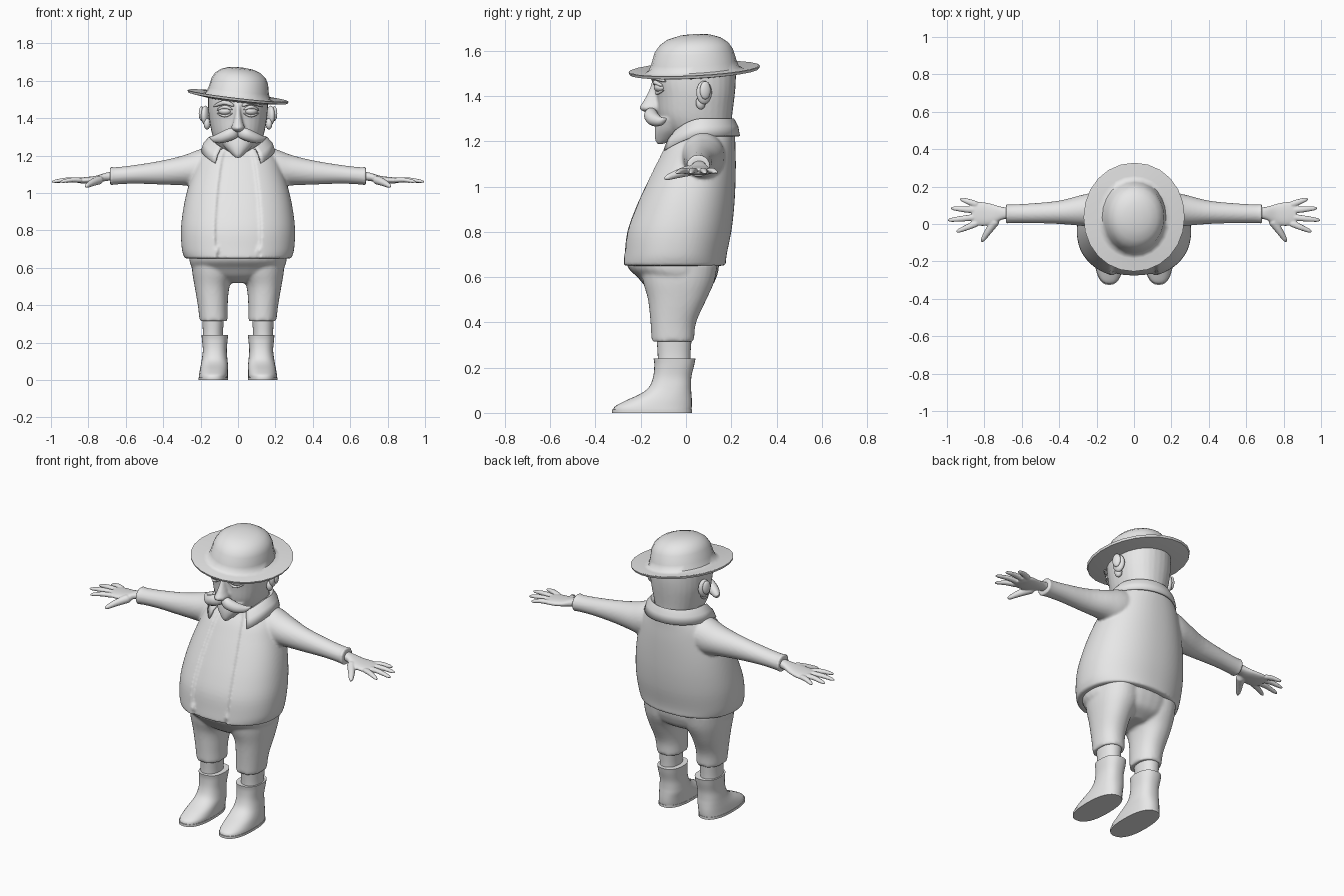
import bpy, bmesh, math
from mathutils import Vector, Matrix

cube = bpy.data.objects.get("Cube")
if cube:
    bpy.data.objects.remove(cube, do_unlink=True)

grey = bpy.data.materials.new("clay_grey")
grey.use_nodes = True
COLOUR = (0.8, 0.8, 0.8, 1)
grey.diffuse_color = COLOUR
grey.node_tree.nodes["Principled BSDF"].inputs["Base Color"].default_value = COLOUR


def skin(bm, rings, closed=True):
    """Bridge rings of points; closed rings also get end caps."""
    rows = [[bm.verts.new(p) for p in ring] for ring in rings]
    n = len(rows[0])
    for lo, hi in zip(rows, rows[1:]):
        for i in range(n if closed else n - 1):
            j = (i + 1) % n
            bm.faces.new((lo[i], lo[j], hi[j], hi[i]))
    if closed:
        bm.faces.new(rows[0][::-1])
        bm.faces.new(rows[-1])


def refine(rows, sub):
    """Catmull-Rom interpolation between table rows."""
    rows = [Vector(r) for r in rows]
    out = []
    for i in range(len(rows) - 1):
        b, c = rows[i], rows[i + 1]
        a = rows[i - 1] if i else b * 2 - c
        d = rows[i + 2] if i + 2 < len(rows) else c * 2 - b
        for k in range(sub):
            t = k / sub
            out.append((b * 2 + (c - a) * t + (a * 2 - b * 5 + c * 4 - d) * t * t
                        + (b * 3 - a - c * 3 + d) * t ** 3) / 2)
    return out + [rows[-1]]


def loft(bm, rows, axis="z", n=32, power=2.2, sub=4, rule=None):
    """Rows are (position along axis, a min, a max, b min, b max)."""
    rings = []
    for t, a0, a1, b0, b1 in refine(rows, sub):
        ring = []
        for i in range(n):
            ang = math.tau * i / n
            c, s = math.cos(ang), math.sin(ang)
            a = (a0 + a1) / 2 + (a1 - a0) / 2 * math.copysign(abs(c) ** (2 / power), c)
            b = (b0 + b1) / 2 + (b1 - b0) / 2 * math.copysign(abs(s) ** (2 / power), s)
            p = Vector((a, b, t)) if axis == "z" else Vector((t, a, b))
            ring.append(rule(p, s) if rule else p)
        rings.append(ring)
    skin(bm, rings)


def sym(rows):
    """Rows (z, half width, front, back) made symmetric in x."""
    return [(z, -w, w, f, b) for z, w, f, b in rows]


def tube(bm, points, radii, flat=1, n=14):
    """Round-ended tapering tube; flat squashes it vertically."""
    rows = refine([(*p, r) for p, r in zip(points, radii)], 4)
    q = (Vector(points[-1]) - Vector(points[0])).to_track_quat("Z", "Y")
    rings = []
    for k, (x, y, z, r) in enumerate(rows):
        r *= 0.55 if k in (0, len(rows) - 1) else 1
        ring = []
        for i in range(n):
            a = math.tau * i / n
            off = q @ Vector((math.cos(a) * r, math.sin(a) * r, 0))
            ring.append(Vector((x, y, z + off.z * flat)) + Vector((off.x, off.y, 0)))
        rings.append(ring)
    skin(bm, rings)


def ball(bm, centre, size, turn=0):
    m = Matrix.Translation(centre) @ Matrix.Rotation(turn, 4, "Z") @ Matrix.Diagonal((*size, 1))
    bmesh.ops.create_uvsphere(bm, u_segments=20, v_segments=12, radius=1, matrix=m)


def finish(name, bm, mirror=False, voxel=0, thick=0, angle=45):
    bmesh.ops.recalc_face_normals(bm, faces=bm.faces)
    me = bpy.data.meshes.new(name)
    bm.to_mesh(me)
    bm.free()
    me.materials.append(grey)
    me.polygons.foreach_set("use_smooth", [True] * len(me.polygons))
    me.set_sharp_from_angle(angle=math.radians(angle))
    ob = bpy.data.objects.new(name, me)
    bpy.context.collection.objects.link(ob)
    if thick:
        mod = ob.modifiers.new("thickness", "SOLIDIFY")
        mod.thickness, mod.offset = thick, 0
    if voxel:
        mod = ob.modifiers.new("fuse", "REMESH")
        mod.mode, mod.voxel_size, mod.use_smooth_shade = "VOXEL", voxel, True
        mod = ob.modifiers.new("soften", "SMOOTH")
        mod.factor, mod.iterations = 0.5, 4
    if mirror:
        ob.modifiers.new("mirror", "MIRROR").use_clip = False
    return ob


# Jacket with sleeves; the open front shows the shirt set slightly back
def open_front(p, s):
    gap = 0.115 - 0.25 * (p.z - 0.82) ** 2
    if s < 0 and abs(p.x) < gap and p.z < 1.22:
        p.y += 0.016
    return p


bm = bmesh.new()
loft(bm, sym([(.65, .285, -.292, .175), (.7, .3, -.287, .18), (.8, .305, -.275, .2),
              (.9, .295, -.24, .212), (1, .275, -.195, .218), (1.1, .245, -.145, .22),
              (1.18, .215, -.1, .218), (1.25, .16, -.04, .215), (1.28, .12, 0, .2)]),
     n=128, rule=open_front)
sleeve = [(.1, -.02, .17, 1.05, 1.25), (.2, -.02, .17, 1.03, 1.235), (.28, -.01, .155, 1.04, 1.205),
          (.4, 0, .125, 1.045, 1.175), (.55, .005, .11, 1.05, 1.15), (.66, .005, .105, 1.045, 1.138),
          (.685, -.002, .11, 1.038, 1.145)]
for side in (1, -1):
    loft(bm, [(side * r[0], *r[1:]) for r in sleeve], "x", power=2)
finish("jacket", bm, voxel=.008)

# Folded collar, lower towards the front
bm = bmesh.new()
rings = []
for off, z in ((0, 1.23), (.004, 1.285), (.02, 1.295), (.045, 1.265), (.06, 1.222)):
    ring = []
    for i in range(41):
        a = -math.pi / 2 + .6 + (math.tau - 1.2) * i / 40
        front = max(0, -math.sin(a)) ** 2
        w = off * (1 + .5 * front) if math.sin(a) < 0 else off * (1 - .45 * math.sin(a))
        ring.append((math.cos(a) * (.135 + w), .075 + math.sin(a) * (.125 + w),
                     z - .075 * front - off * .3 * front))
    rings.append(ring)
skin(bm, rings, closed=False)
finish("collar", bm, thick=.012)

# Hands
bm = bmesh.new()
loft(bm, [(.63, .03, .085, 1.07, 1.12), (.7, .025, .09, 1.065, 1.11), (.76, -.003, .107, 1.055, 1.092),
          (.82, -.01, .118, 1.05, 1.085), (.865, .005, .108, 1.056, 1.08)], "x", power=2.3)
for base, tip in (((.83, .1), (.93, .135)), ((.84, .072), (.98, .085)),
                  ((.84, .037), (.997, .02)), ((.83, .008), (.95, -.042))):
    mid = ((base[0] + tip[0]) / 2, (base[1] + tip[1]) / 2)
    tube(bm, [(*base, 1.068), (*mid, 1.07), (*tip, 1.06)], (.018, .016, .01), flat=.8)
tube(bm, [(.73, .03, 1.075), (.78, -.04, 1.055), (.815, -.095, 1.035)], (.026, .019, .011))
finish("hand", bm, mirror=True, voxel=.0045)

# Trousers with the belly above
bm = bmesh.new()
loft(bm, sym([(.52, .07, -.12, .05), (.555, .2, -.175, .11), (.6, .245, -.215, .135),
              (.64, .26, -.255, .145), (.7, .26, -.27, .15)]))
leg = [(.315, .055, .205, -.152, .035), (.4, .055, .215, -.157, .045), (.5, .045, .232, -.168, .09),
       (.58, .01, .245, -.19, .125), (.66, .01, .25, -.2, .14)]
for side in (1, -1):
    loft(bm, [(z, side * a, side * b, f, k) for z, a, b, f, k in leg])
finish("trousers", bm, voxel=.009)

# Socks
bm = bmesh.new()
loft(bm, [(.2, .08, .19, -.125, .02), (.26, .08, .188, -.125, .02), (.33, .075, .192, -.13, .025)])
finish("sock", bm, mirror=True)

# Boots with a thin sole
bm = bmesh.new()
loft(bm, [(.012, .055, .21, -.322, .024), (.03, .054, .208, -.312, .026), (.055, .054, .204, -.265, .026),
          (.085, .054, .198, -.2, .024), (.115, .057, .193, -.163, .022), (.16, .06, .188, -.145, .024),
          (.21, .056, .192, -.14, .036), (.24, .053, .195, -.143, .042)], power=2.4)
finish("boot", bm, mirror=True)
bm = bmesh.new()
loft(bm, [(0, .053, .212, -.326, .026), (.014, .053, .212, -.326, .026)], power=2.4, sub=1)
finish("sole", bm, mirror=True)

# Head, chin and nose
bm = bmesh.new()
loft(bm, sym([(1.15, .1, -.02, .18), (1.22, .105, -.06, .195), (1.27, .125, -.1, .2), (1.32, .14, -.122, .205),
              (1.4, .155, -.13, .215), (1.46, .16, -.14, .22), (1.52, .16, -.14, .22)]))
loft(bm, sym([(1.188, .012, -.128, -.1), (1.21, .038, -.137, -.04), (1.25, .075, -.138, 0),
              (1.3, .1, -.13, 0)]), power=2)
loft(bm, sym([(1.325, .016, -.175, -.09), (1.345, .036, -.206, -.09), (1.375, .028, -.19, -.09),
              (1.42, .018, -.166, -.09), (1.475, .016, -.148, -.09)]), power=2)
finish("head", bm, voxel=.007)

# Ears, eyes, lids and brows
bm = bmesh.new()
ball(bm, (.175, .08, 1.415), (.02, .036, .052), .35)
ball(bm, (.165, .065, 1.37), (.018, .022, .03), .35)
ball(bm, (.195, .085, 1.425), (.013, .025, .04), .35)
finish("ear", bm, mirror=True)
bm = bmesh.new()
ball(bm, (.07, -.113, 1.438), (.036, .028, .022), .3)
finish("eye", bm, mirror=True)
bm = bmesh.new()
tube(bm, [(.03, -.135, 1.447), (.07, -.136, 1.46), (.112, -.105, 1.445)], (.006, .01, .006))
tube(bm, [(.03, -.131, 1.425), (.07, -.128, 1.412), (.112, -.099, 1.425)], (.004, .007, .004))
finish("eyelid", bm, mirror=True)
bm = bmesh.new()
tube(bm, [(.022, -.143, 1.468), (.07, -.14, 1.484), (.13, -.092, 1.465)], (.009, .013, .007))
finish("eyebrow", bm, mirror=True)

# Moustache
bm = bmesh.new()
tube(bm, [(0, -.152, 1.325), (.04, -.155, 1.314), (.09, -.138, 1.295), (.13, -.11, 1.288),
          (.152, -.088, 1.3)], (.024, .033, .029, .018, .005))
finish("moustache", bm, mirror=True)

# Hat, worn at a slight tilt
bm = bmesh.new()
loft(bm, sym([(1.495, .15, -.13, .21), (1.495, .18, -.16, .24), (1.508, .268, -.25, .323),
              (1.52, .272, -.254, .328), (1.522, .266, -.248, .322), (1.51, .2, -.185, .258),
              (1.52, .172, -.165, .235), (1.55, .162, -.152, .225), (1.6, .152, -.135, .212),
              (1.63, .136, -.112, .193), (1.652, .108, -.08, .162), (1.666, .07, -.03, .12),
              (1.671, .025, .02, .07)]), n=24, power=2.05, sub=1)
pivot = Matrix.Translation((0, .04, 1.515))
tilt = Matrix.Rotation(.115, 4, "Y") @ Matrix.Rotation(.05, 4, "X")
bm.transform(pivot @ tilt @ pivot.inverted())
finish("hat", bm, angle=50)
